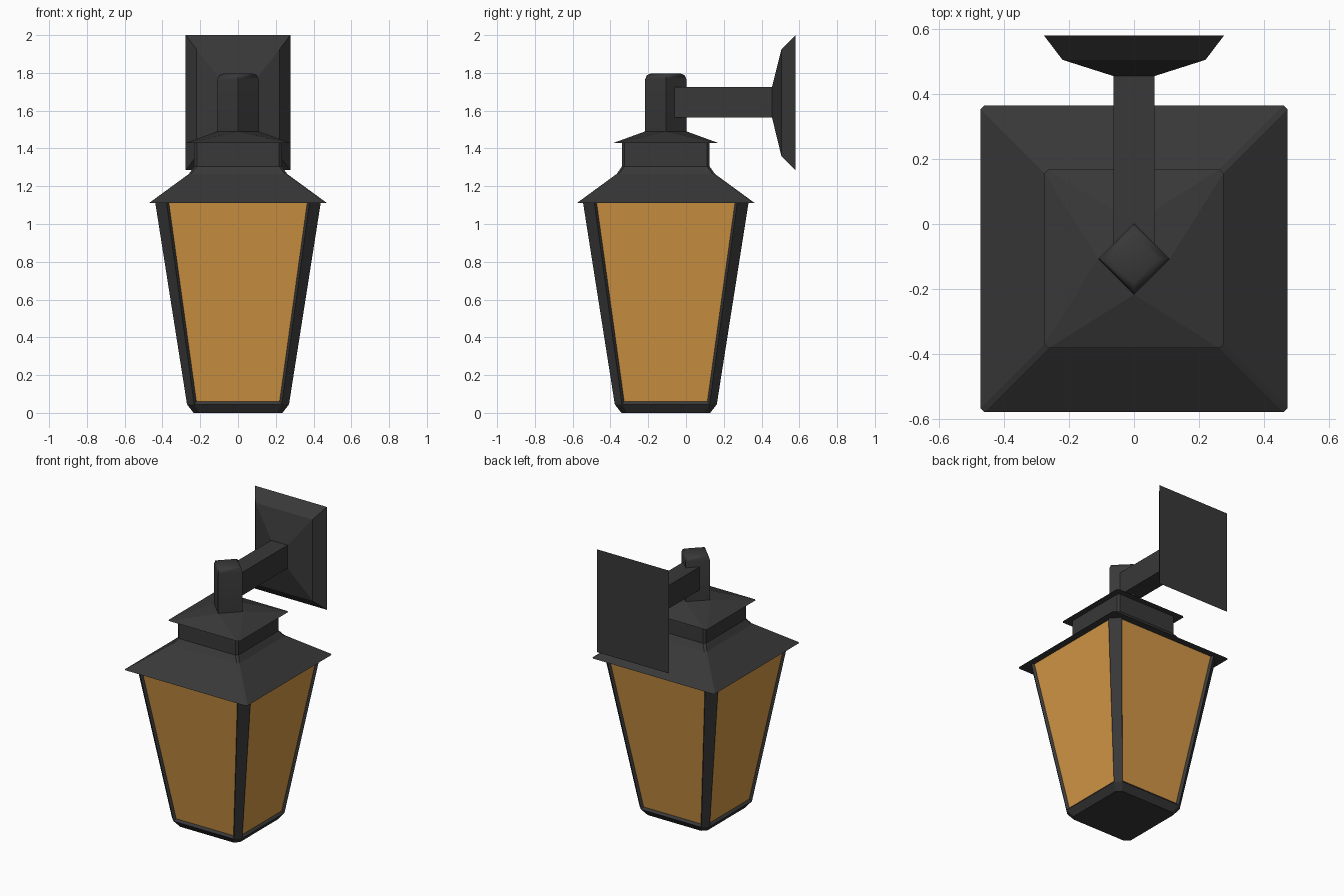
import bpy, bmesh, math

if "Cube" in bpy.data.objects:
    bpy.data.objects.remove(bpy.data.objects["Cube"])

CY = -0.107  # lantern axis in y


def material(name, rgb):
    m = bpy.data.materials.new(name)
    m.diffuse_color = (*rgb, 1)
    m.use_nodes = True
    m.node_tree.nodes["Principled BSDF"].inputs["Base Color"].default_value = m.diffuse_color
    return m


METAL = material("dark_metal", (0.04, 0.04, 0.04))
GLASS = material("amber_glass", (0.65, 0.31, 0.06))


def octagon(h, c, z):
    """Square of half width h with corners cut by c (c = h gives a diamond)."""
    k = h - c
    pts = [(h, -k), (h, k), (k, h), (-k, h), (-h, k), (-h, -k), (-k, -h), (k, -h)]
    return [(x, y + CY, z) for x, y in pts]


def rect(hx, y, z0, z1):
    return [(-hx, y, z0), (hx, y, z0), (hx, y, z1), (-hx, y, z1)]


def loft(name, rings, edit=None):
    """Skin a stack of rings, close both ends and make an object."""
    bm = bmesh.new()
    loops = [[bm.verts.new(p) for p in r] for r in rings]
    n = len(loops[0])
    for a, b in zip(loops, loops[1:]):
        for i in range(n):
            j = (i + 1) % n
            bm.faces.new((a[i], a[j], b[j], b[i]))
    bm.faces.new(loops[0][::-1])
    bm.faces.new(loops[-1])
    bmesh.ops.remove_doubles(bm, verts=bm.verts[:], dist=1e-5)
    bmesh.ops.recalc_face_normals(bm, faces=bm.faces[:])
    if edit:
        edit(bm)
    me = bpy.data.meshes.new(name)
    bm.to_mesh(me)
    bm.free()
    me.materials.append(METAL)
    me.materials.append(GLASS)
    ob = bpy.data.objects.new(name, me)
    bpy.context.collection.objects.link(ob)
    return ob


def glaze(bm):
    """Recess the four big side faces and turn them into glass."""
    bm.normal_update()
    panes = [f for f in bm.faces
             if max(abs(f.normal.x), abs(f.normal.y)) > 0.9 and f.calc_center_median().z > 0.3]
    bmesh.ops.inset_individual(bm, faces=panes, thickness=0.018, depth=-0.015)
    for f in panes:
        f.material_index = 1


# tapered lantern body with chamfered corner posts and glass panes
loft("lantern_body", [octagon(0.235, 0.03, 0), octagon(0.27, 0.038, 0.045),
                      octagon(0.44, 0.06, 1.125)], glaze)

# flared roof and neck
loft("roof", [octagon(0.472, 0.012, 1.11), octagon(0.26, 0.012, 1.265),
              octagon(0.232, 0.014, 1.305), octagon(0.232, 0.014, 1.435)])

# cap: square eave blending into a diamond collar
loft("neck_cap", [octagon(0.275, 0.012, 1.43), octagon(0.11, 0.11, 1.49)])

# diamond post with a softened top
post = loft("top_post", [octagon(d, d, z) for d, z in
                         ((0.11, 1.48), (0.11, 1.765), (0.1, 1.788), (0.075, 1.798))])

# arm and stepped wall plate
loft("wall_arm", [rect(0.063, -0.06, 1.565, 1.725), rect(0.063, 0.46, 1.565, 1.725)])
loft("wall_plate", [rect(0.063, 0.455, 1.565, 1.725), rect(0.22, 0.505, 1.36, 1.925),
                    rect(0.277, 0.58, 1.285, 2.0)])

# smooth only the rounded post top
bpy.ops.object.select_all(action='DESELECT')
post.select_set(True)
bpy.context.view_layer.objects.active = post
bpy.ops.object.shade_smooth_by_angle(angle=math.radians(50))
